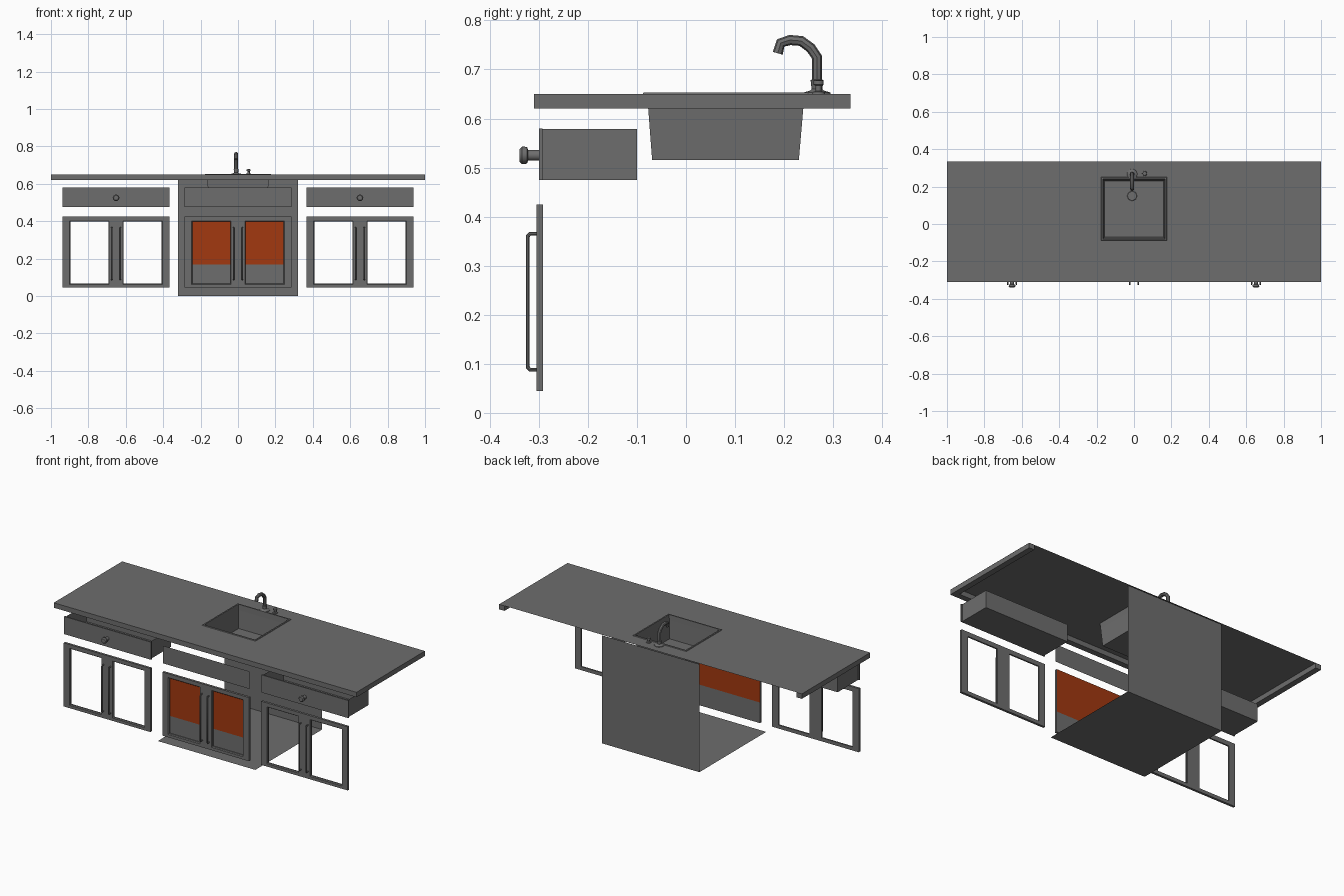
import bpy, bmesh, math
from mathutils import Vector, Matrix

if "Cube" in bpy.data.objects:
    bpy.data.objects.remove(bpy.data.objects["Cube"])


def material(name, rgb):
    m = bpy.data.materials.new(name)
    m.diffuse_color = (*rgb, 1)
    m.use_nodes = True
    m.node_tree.nodes["Principled BSDF"].inputs["Base Color"].default_value = m.diffuse_color
    return m


GREY = material("grey", (0.155, 0.155, 0.155))
RUST = material("rust_orange", (0.36, 0.04, 0.005))


def finish(name, bm, mat=GREY, smooth=False):
    bmesh.ops.recalc_face_normals(bm, faces=bm.faces)
    me = bpy.data.meshes.new(name)
    bm.to_mesh(me)
    bm.free()
    me.materials.append(mat)
    ob = bpy.data.objects.new(name, me)
    bpy.context.collection.objects.link(ob)
    if smooth:
        bpy.context.view_layer.objects.active = ob
        ob.select_set(True)
        bpy.ops.object.shade_smooth_by_angle(angle=math.radians(40))
        ob.select_set(False)
    return ob


def box(name, x, y, z, mat=GREY, open_top=False):
    bm = bmesh.new()
    bmesh.ops.create_cube(bm, size=1)
    for v in bm.verts:
        v.co = Vector(r[0] if c < 0 else r[1] for c, r in zip(v.co, (x, y, z)))
    if open_top:
        top = [f for f in bm.faces if f.normal.z > 0.9]
        bmesh.ops.delete(bm, geom=top, context='FACES')
    return finish(name, bm, mat)


def plane(name, corners, mat=GREY):
    bm = bmesh.new()
    bm.faces.new([bm.verts.new(c) for c in corners])
    return finish(name, bm, mat)


def rect_loft(name, loops, upright=False, closed=False, cap=False):
    """Bridge rectangles (u0, u1, v0, v1, w); upright puts v on z and w on y."""
    bm = bmesh.new()
    rings = []
    for u0, u1, v0, v1, w in loops:
        pts = [(u0, v0), (u1, v0), (u1, v1), (u0, v1)]
        rings.append([bm.verts.new((u, w, v) if upright else (u, v, w)) for u, v in pts])
    pairs = list(zip(rings, rings[1:])) + ([(rings[-1], rings[0])] if closed else [])
    for a, b in pairs:
        for i in range(4):
            j = (i + 1) % 4
            bm.faces.new((a[i], a[j], b[j], b[i]))
    if cap:
        bm.faces.new(rings[-1])
    return finish(name, bm)


def lathe(name, profile, loc, sides=12, forward=False):
    """Turn (radius, height) pairs; forward points the axis to -y."""
    bm = bmesh.new()
    vs = [bm.verts.new((r, 0, h)) for r, h in profile]
    es = [bm.edges.new(p) for p in zip(vs, vs[1:])]
    bmesh.ops.spin(bm, geom=vs + es, cent=(0, 0, 0), axis=(0, 0, 1),
                   angle=math.tau, steps=sides)
    bmesh.ops.remove_doubles(bm, verts=bm.verts, dist=1e-5)
    if forward:
        bmesh.ops.rotate(bm, verts=bm.verts, matrix=Matrix.Rotation(math.pi / 2, 3, 'X'))
    bmesh.ops.translate(bm, verts=bm.verts, vec=loc)
    return finish(name, bm, smooth=True)


def tube(name, path, radius, sides=8):
    """Sweep a circle along a path lying in a plane of constant x."""
    bm = bmesh.new()
    pts = [Vector(p) for p in path]
    rings = []
    for i, p in enumerate(pts):
        t0 = (p - pts[i - 1]).normalized() if i else Vector()
        t1 = (pts[i + 1] - p).normalized() if i + 1 < len(pts) else Vector()
        t = (t0 + t1).normalized()
        side = Vector((1, 0, 0))
        up = t.cross(side)
        rings.append([bm.verts.new(p + radius * (math.cos(a) * side + math.sin(a) * up))
                      for a in (math.tau * k / sides for k in range(sides))])
    for a, b in zip(rings, rings[1:]):
        for i in range(sides):
            j = (i + 1) % sides
            bm.faces.new((a[i], a[j], b[j], b[i]))
    bm.faces.new(rings[0])
    bm.faces.new(rings[-1])
    return finish(name, bm, smooth=True)


# Worktop sheet with sink cut-out, and its hanging front and end edges
rect_loft("worktop", [(-1, 1, -0.31, 0.335, 0.65), (-0.17, 0.17, -0.08, 0.243, 0.65)])
box("worktop_front_edge", (-1, 1), (-0.31, -0.275), (0.62, 0.6495))
for s, side in ((-1, "left"), (1, "right")):
    box(f"worktop_{side}_edge", sorted((s, s * 0.965)), (-0.275, 0.335), (0.62, 0.6495))

# Central cabinet back and floor
X = 0.322
plane("cabinet_back", [(-X, 0.333, 0), (X, 0.333, 0), (X, 0.333, 0.645), (-X, 0.333, 0.645)])
plane("cabinet_floor", [(-X, -0.297, 0), (X, -0.297, 0), (X, 0.333, 0), (-X, 0.333, 0)])
plane("false_drawer_front", [(-0.286, -0.3, 0.475), (0.286, -0.3, 0.475),
                             (0.286, -0.3, 0.58), (-0.286, -0.3, 0.58)])

# Two-tone panel behind the central doors
for name, z0, z1, mat in (("lower_door_panel", 0.045, 0.168, GREY),
                          ("upper_door_panel", 0.168, 0.425, RUST)):
    plane(name, [(-0.286, -0.2905, z0), (0.286, -0.2905, z0),
                 (0.286, -0.2905, z1), (-0.286, -0.2905, z1)], mat)

# Door pairs with bar handles
for cx, unit in ((-0.652, "left"), (0, "centre"), (0.652, "right")):
    for s, side in ((-1, "left"), (1, "right")):
        a, b = sorted((cx, cx + s * 0.286))
        i0, i1 = sorted((cx + s * 0.041, cx + s * 0.244))
        c = 0.004
        rect_loft(f"{unit}_unit_{side}_door", [
            (a, b, 0.045, 0.425, -0.291),
            (a, b, 0.045, 0.425, -0.305),
            (i0 - c, i1 + c, 0.066 - c, 0.398 + c, -0.305),
            (i0, i1, 0.066, 0.398, -0.300),
            (i0, i1, 0.066, 0.398, -0.291)], upright=True, closed=True)
        hx = cx + s * 0.023
        tube(f"{unit}_unit_{side}_handle", [
            (hx, -0.303, 0.088), (hx, -0.318, 0.088), (hx, -0.3225, 0.093),
            (hx, -0.3225, 0.36), (hx, -0.318, 0.365), (hx, -0.303, 0.365)], 0.004)

# Side drawers with knobs
for cx, unit in ((-0.652, "left"), (0.652, "right")):
    box(f"{unit}_drawer_front", (cx - 0.287, cx + 0.287), (-0.3, -0.292), (0.475, 0.58))
    box(f"{unit}_drawer_box", (cx - 0.28, cx + 0.28), (-0.292, -0.1), (0.475, 0.579),
        open_top=True)
    lathe(f"{unit}_drawer_knob", [(0, 0), (0.011, 0), (0.011, 0.022), (0.017, 0.024),
                                  (0.018, 0.034), (0.013, 0.039), (0, 0.039)],
          (cx, -0.3, 0.525), forward=True)

# Sink basin with raised rim, and drain
rect_loft("sink", [(-0.177, 0.177, -0.088, 0.25, 0.65), (-0.175, 0.175, -0.086, 0.248, 0.6535),
                   (-0.167, 0.167, -0.079, 0.241, 0.6535), (-0.164, 0.164, -0.077, 0.239, 0.62),
                   (-0.157, 0.157, -0.069, 0.230, 0.515)], cap=True)
lathe("drain", [(0.027, 0), (0.025, 0.002), (0, 0.002)], (-0.01, 0.15, 0.515), 8)

# Tap: base, collar, curved spout and side lever knob
lathe("tap_base", [(0.028, 0), (0.027, 0.003), (0.014, 0.007), (0.011, 0.01),
                   (0.013, 0.028), (0.010, 0.03)], (-0.01, 0.267, 0.65))
tube("tap_spout", [(-0.01, 0.267, 0.65), (-0.01, 0.267, 0.725), (-0.01, 0.254, 0.744),
                   (-0.01, 0.235, 0.758), (-0.01, 0.212, 0.76), (-0.01, 0.193, 0.754),
                   (-0.01, 0.187, 0.733)], 0.0105)
lathe("tap_lever", [(0.014, 0), (0.013, 0.004), (0.006, 0.006), (0.006, 0.017),
                    (0.011, 0.019), (0.011, 0.027), (0, 0.029)], (0.057, 0.27, 0.65), 10)
